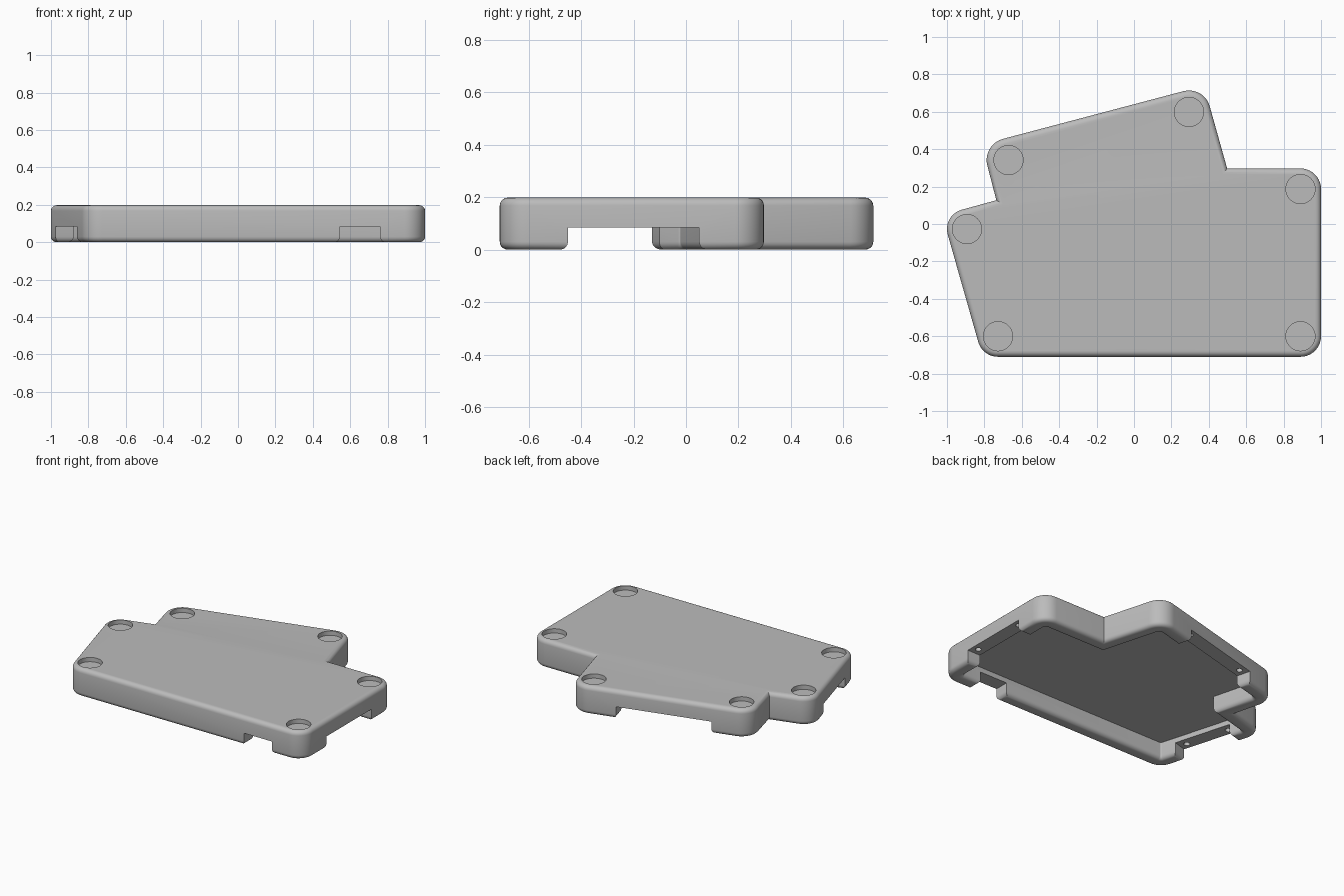
import bpy, bmesh
from math import radians, cos, sin, atan2
from mathutils import Matrix, Vector

if "Cube" in bpy.data.objects:
    bpy.data.objects.remove(bpy.data.objects["Cube"])

HEIGHT, FLOOR, NOTCH, WALL, ROUND = 0.198, 0.12, 0.085, 0.1, 0.03

grey = bpy.data.materials.new("plain_grey")
grey.use_nodes = True
grey.diffuse_color = (0.5, 0.5, 0.5, 1)
grey.node_tree.nodes["Principled BSDF"].inputs["Base Color"].default_value = (0.5, 0.5, 0.5, 1)

# Rounded lobes: centre, radius, start angle, end angle
LOBES = {
    "front_right": (-0.727, -0.6, 0.11, 195, 270),
    "front_left": (0.89, -0.6, 0.11, 270, 360),
    "side_left": (0.89, 0.187, 0.11, 0, 90),
    "back_left": (0.294, 0.599, 0.115, 15, 105),
    "back_right": (-0.671, 0.342, 0.117, 105, 195),
    "side_right": (-0.893, -0.027, 0.107, 105, 195),
}
# Sharp inner corners that follow a lobe: point and inward miter direction
CORNERS = {
    "side_left": ((0.498, 0.297), (-0.767, -1.0)),
    "back_right": ((-0.736, 0.127), (1.225, -0.707)),
}


def outline(inset):
    pts = []
    for name, (x, y, r, a0, a1) in LOBES.items():
        for i in range(11):
            a = radians(a0 + (a1 - a0) * i / 10)
            pts.append((x + (r - inset) * cos(a), y + (r - inset) * sin(a)))
        if name in CORNERS:
            (px, py), (mx, my) = CORNERS[name]
            pts.append((px + mx * inset, py + my * inset))
    return pts


def new_object(name, bm):
    bmesh.ops.recalc_face_normals(bm, faces=bm.faces)
    mesh = bpy.data.meshes.new(name)
    bm.to_mesh(mesh)
    bm.free()
    ob = bpy.data.objects.new(name, mesh)
    bpy.context.collection.objects.link(ob)
    return ob


def cut(target, bm):
    tool = new_object("cutter", bm)
    tool.hide_render = True
    mod = target.modifiers.new("cut", 'BOOLEAN')
    mod.operation, mod.solver, mod.object = 'DIFFERENCE', 'EXACT', tool
    bpy.context.view_layer.objects.active = target
    bpy.ops.object.modifier_apply(modifier=mod.name)
    bpy.data.objects.remove(tool)


# Shell: outer wall, top, bottom lip, pocket wall and pocket ceiling
bm = bmesh.new()
rings = [[bm.verts.new((x, y, z)) for x, y in outline(inset)]
         for inset, z in ((0, HEIGHT), (0, 0), (WALL, 0), (WALL, FLOOR))]
for a, b in zip(rings, rings[1:]):
    for i in range(len(a)):
        j = (i + 1) % len(a)
        bm.faces.new((a[i], a[j], b[j], b[i]))
bm.faces.new(rings[0])
bm.faces.new(rings[-1])
case = new_object("case_shell", bm)
case.data.materials.append(grey)

# Notches under the walls, given by their ends along the outer face
NOTCHES = [
    ((1.0, -0.45), (1.0, 0.05)),
    ((0.08, 0.661), (-0.545, 0.494)),
    ((-0.977, -0.13), (-0.861, -0.53)),
    ((0.545, -0.71), (0.76, -0.71)),
]
bm = bmesh.new()
for p, q in NOTCHES:
    p, q = Vector(p), Vector(q)
    mid, d = (p + q) / 2, q - p
    place = (Matrix.Translation((mid.x, mid.y, NOTCH - 0.1))
             @ Matrix.Rotation(atan2(d.y, d.x), 4, 'Z')
             @ Matrix.Diagonal((d.length, 0.3, 0.2, 1)))
    bmesh.ops.create_cube(bm, size=1, matrix=place)
cut(case, bm)

# Rounded rims on the top edge and around the feet
bm = bmesh.new()
bm.from_mesh(case.data)
bmesh.ops.remove_doubles(bm, verts=bm.verts, dist=0.0001)
bmesh.ops.dissolve_limit(bm, angle_limit=radians(1), verts=bm.verts, edges=bm.edges)
rims = [e for e in bm.edges
        if len(e.link_faces) == 2 and e.calc_face_angle(0) > 1
        and (all(v.co.z < 0.001 for v in e.verts)
             or all(v.co.z > HEIGHT - 0.001 for v in e.verts))]
bmesh.ops.bevel(bm, geom=rims, offset=ROUND, offset_type='OFFSET', segments=5,
                profile=0.5, affect='EDGES', clamp_overlap=False)
bm.to_mesh(case.data)
bm.free()


def cylinder(bm, x, y, r, z0, z1, sides):
    bmesh.ops.create_cone(bm, cap_ends=True, segments=sides, radius1=r, radius2=r,
                          depth=z1 - z0, matrix=Matrix.Translation((x, y, (z0 + z1) / 2)))


# Round recesses on top and small blind holes in the notches
bm = bmesh.new()
for x, y, *_ in LOBES.values():
    cylinder(bm, x, y, 0.078, HEIGHT - 0.03, HEIGHT + 0.1, 48)
for p, q in NOTCHES[:3]:
    p, q = Vector(p), Vector(q)
    d = (q - p).normalized()
    inward = Vector((-d.y, d.x)) * 0.045
    for spot in (p + d * 0.05 + inward, q - d * 0.05 + inward):
        cylinder(bm, spot.x, spot.y, 0.02, NOTCH - 0.05, NOTCH + 0.06, 20)
cut(case, bm)

bpy.ops.object.select_all(action='DESELECT')
case.select_set(True)
bpy.context.view_layer.objects.active = case
bpy.ops.object.shade_smooth_by_angle(angle=radians(30))
